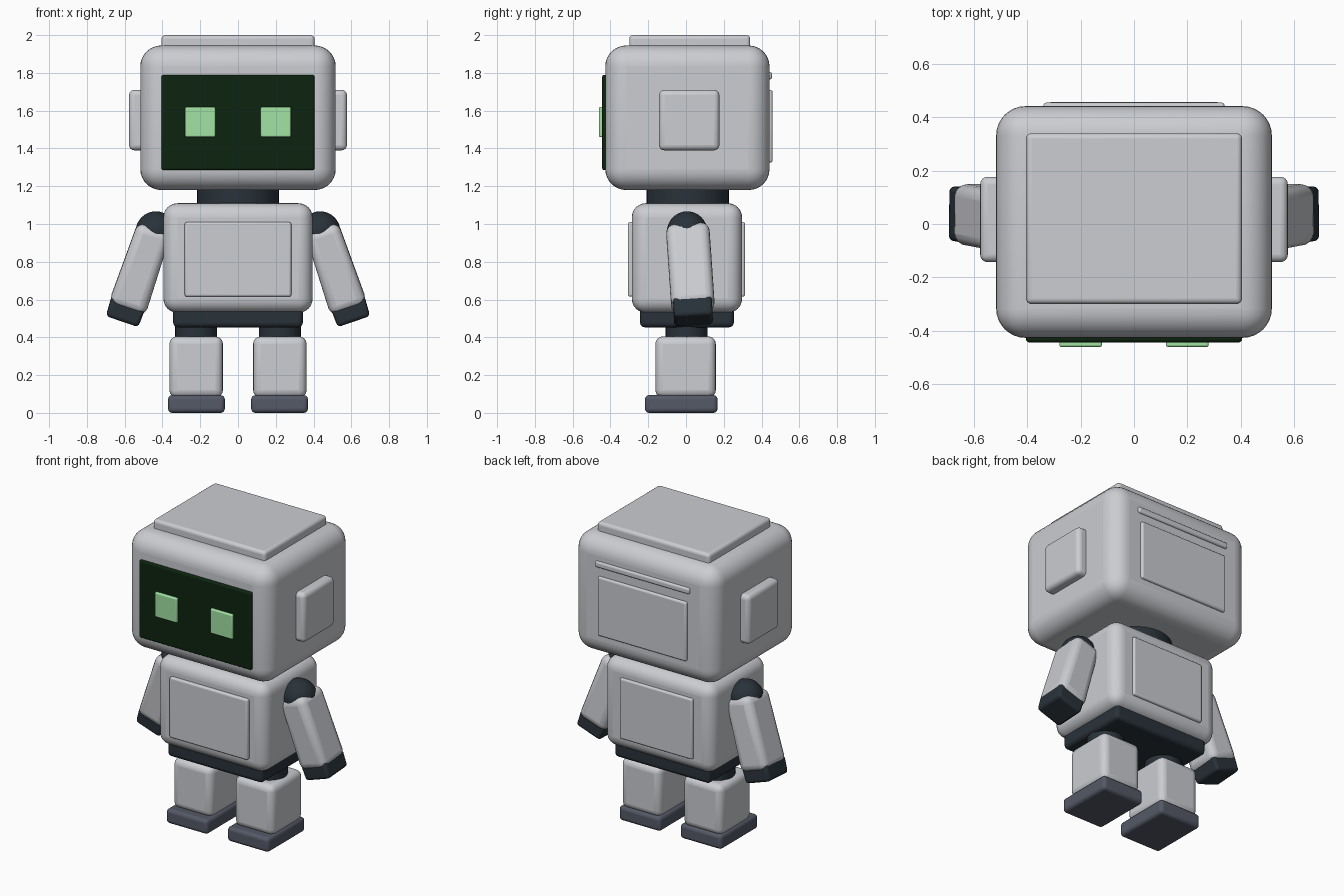
import bpy
import bmesh
import math
from mathutils import Vector

cube = bpy.data.objects.get("Cube")
if cube:
    bpy.data.objects.remove(cube, do_unlink=True)


def material(name, rgb):
    mat = bpy.data.materials.new(name)
    mat.use_nodes = True
    colour = (*rgb, 1)
    mat.diffuse_color = colour
    bsdf = mat.node_tree.nodes["Principled BSDF"]
    bsdf.inputs["Base Color"].default_value = colour
    bsdf.inputs["Roughness"].default_value = 0.5
    return mat


SHELL = material("light grey shell", (0.60, 0.61, 0.64))
JOINT = material("dark slate joint", (0.022, 0.032, 0.042))
FOOT = material("slate grey foot", (0.09, 0.10, 0.135))
SCREEN = material("dark green screen", (0.004, 0.018, 0.005))
GLOW = material("pale green glow", (0.36, 0.76, 0.36))


def finish(name, bm, mat, bevel=0, segments=4):
    """Turn a bmesh into a named, coloured, softly bevelled object."""
    mesh = bpy.data.meshes.new(name)
    bm.to_mesh(mesh)
    bm.free()
    mesh.materials.append(mat)
    obj = bpy.data.objects.new(name, mesh)
    bpy.context.collection.objects.link(obj)
    if bevel:
        mod = obj.modifiers.new("Rounded edges", "BEVEL")
        mod.width = bevel
        mod.segments = segments
        mod.limit_method = "ANGLE"
    bpy.ops.object.select_all(action="DESELECT")
    obj.select_set(True)
    bpy.context.view_layer.objects.active = obj
    bpy.ops.object.shade_smooth_by_angle(angle=math.radians(40))
    return obj


def box(name, x, y, z, mat, bevel, segments=4):
    """Rounded box between (low, high) pairs on each axis."""
    bm = bmesh.new()
    bmesh.ops.create_cube(bm, size=1)
    for v in bm.verts:
        v.co = Vector(sum(r) / 2 + c * abs(r[1] - r[0])
                      for c, r in zip(v.co, (x, y, z)))
    return finish(name, bm, mat, bevel, segments)


def cylinder(name, centre, radius, height, mat):
    bm = bmesh.new()
    bmesh.ops.create_cone(bm, cap_ends=True, segments=32, radius1=radius,
                          radius2=radius, depth=height)
    bmesh.ops.translate(bm, verts=bm.verts, vec=centre)
    return finish(name, bm, mat)


def limb(name, top, bottom, top_width, bottom_width, depth, mat, bevel):
    """Tapered rounded box whose long axis runs from bottom to top."""
    top, bottom = Vector(top), Vector(bottom)
    axis = top - bottom
    turn = Vector((0, 0, 1)).rotation_difference(axis)
    bm = bmesh.new()
    bmesh.ops.create_cube(bm, size=1)
    for v in bm.verts:
        width = top_width if v.co.z > 0 else bottom_width
        local = Vector((v.co.x * width, v.co.y * depth, v.co.z * axis.length))
        v.co = (top + bottom) / 2 + turn @ local
    return finish(name, bm, mat, bevel)


# Head with raised lid, face screen and rear panels
box("head", (-0.517, 0.517), (-0.427, 0.442), (1.18, 1.945), SHELL, 0.11, 8)
box("head_lid", (-0.405, 0.405), (-0.30, 0.34), (1.90, 2.0), SHELL, 0.02)
box("face_screen", (-0.405, 0.405), (-0.444, -0.40), (1.285, 1.79), SCREEN, 0.012)
box("head_back_panel", (-0.32, 0.32), (0.41, 0.458), (1.325, 1.71), SHELL, 0.012)
box("head_back_strip", (-0.34, 0.34), (0.41, 0.455), (1.765, 1.805), SHELL, 0.012)

# Neck, torso and hips
cylinder("neck", (0, 0.01, 1.145), 0.218, 0.16, JOINT)
box("torso", (-0.395, 0.395), (-0.287, 0.297), (0.53, 1.11), SHELL, 0.075, 6)
box("chest_panel", (-0.282, 0.282), (-0.308, -0.25), (0.615, 1.01), SHELL, 0.012)
box("torso_back_panel", (-0.262, 0.262), (0.25, 0.313), (0.615, 1.01), SHELL, 0.012)
box("hips", (-0.343, 0.343), (-0.243, 0.253), (0.453, 0.60), JOINT, 0.025)

# Paired parts
for side, s in (("left", 1), ("right", -1)):
    box(side + "_eye", sorted((s * 0.12, s * 0.28)), (-0.461, -0.43),
        (1.46, 1.62), GLOW, 0.008)
    box(side + "_ear_plate", sorted((s * 0.47, s * 0.577)), (-0.143, 0.177),
        (1.39, 1.71), SHELL, 0.028)

    # Arm: round shoulder, tapered sleeve, blunt hand
    bm = bmesh.new()
    bmesh.ops.create_uvsphere(bm, u_segments=32, v_segments=16, radius=0.107)
    bmesh.ops.translate(bm, verts=bm.verts, vec=(s * 0.435, 0.006, 0.96))
    finish(side + "_shoulder", bm, JOINT)
    limb(side + "_arm", (s * 0.44, 0.008, 0.985), (s * 0.588, 0.038, 0.55),
         0.185, 0.205, 0.23, SHELL, 0.045)
    limb(side + "_hand", (s * 0.578, 0.034, 0.59), (s * 0.613, 0.04, 0.488),
         0.19, 0.18, 0.205, JOINT, 0.02)

    # Leg: thigh joint, boxy shin, flat foot
    cylinder(side + "_thigh_joint", (s * 0.222, 0.003, 0.43), 0.111, 0.12, JOINT)
    box(side + "_leg", sorted((s * 0.08, s * 0.363)), (-0.162, 0.158),
        (0.08, 0.405), SHELL, 0.04)
    box(side + "_foot", sorted((s * 0.07, s * 0.37)), (-0.217, 0.167),
        (0.0, 0.094), FOOT, 0.022)
